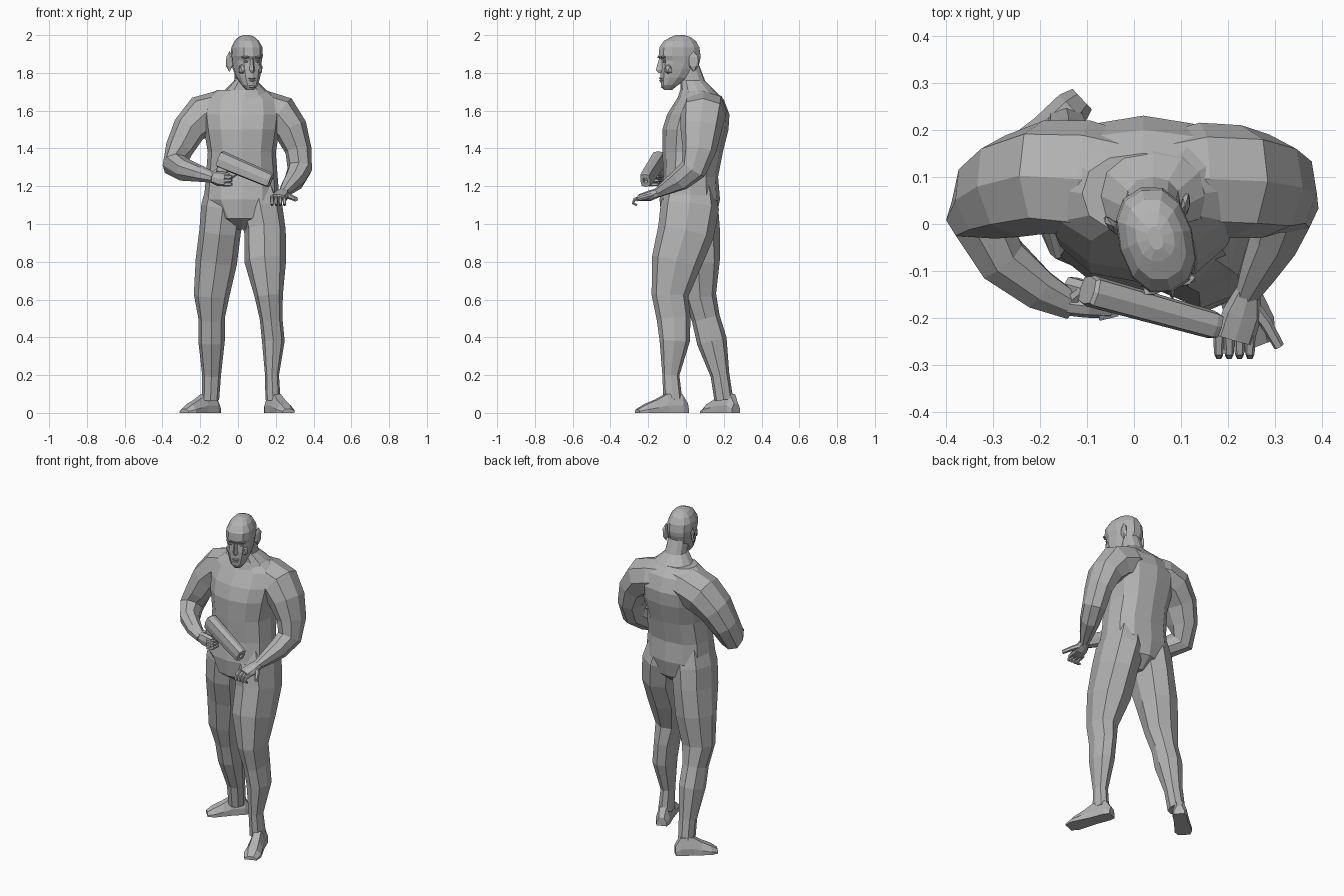
import bpy, bmesh, math
from mathutils import Vector, Matrix

default_cube = bpy.data.objects.get("Cube")
if default_cube:
    bpy.data.objects.remove(default_cube, do_unlink=True)

grey = bpy.data.materials.new("plain_grey")
grey.use_nodes = True
grey.diffuse_color = (.45, .45, .45, 1)
grey.node_tree.nodes["Principled BSDF"].inputs["Base Color"].default_value = grey.diffuse_color

AXIS_X, AXIS_Y, AXIS_Z = Vector((1, 0, 0)), Vector((0, 1, 0)), Vector((0, 0, 1))


def add_object(name, bm, matrix=None):
    """Finish a bmesh as a flat shaded grey object."""
    if matrix:
        bm.transform(matrix)
    bmesh.ops.recalc_face_normals(bm, faces=bm.faces)
    mesh = bpy.data.meshes.new(name)
    bm.to_mesh(mesh)
    bm.free()
    mesh.materials.append(grey)
    obj = bpy.data.objects.new(name, mesh)
    bpy.context.collection.objects.link(obj)


def loft(name, rings, matrix=None):
    """Skin a list of equal rings and cap both ends."""
    bm = bmesh.new()
    loops = [[bm.verts.new(co) for co in ring] for ring in rings]
    for low, high in zip(loops, loops[1:]):
        for i in range(len(low)):
            j = (i + 1) % len(low)
            bm.faces.new((low[i], low[j], high[j], high[i]))
    bm.faces.new(loops[0])
    bm.faces.new(loops[-1])
    add_object(name, bm, matrix)


def oval(center, side, up, a, b, sides, power):
    """Rounded-box ring around a center."""
    ring = []
    for i in range(sides):
        angle = math.tau * i / sides
        c, s = math.cos(angle), math.sin(angle)
        c = math.copysign(abs(c) ** power, c)
        s = math.copysign(abs(s) ** power, s)
        ring.append(center + side * a * c + up * b * s)
    return ring


def tube(name, stations, ref=AXIS_Y, sides=8, power=.85, axis=None, matrix=None):
    """Limb along stations (x, y, z, radius along ref, other radius)."""
    points = [Vector(station[:3]) for station in stations]
    rings, side = [], ref
    last = len(points) - 1
    for i, (point, station) in enumerate(zip(points, stations)):
        tangent = axis or (points[min(i + 1, last)] - points[max(i - 1, 0)]).normalized()
        side = (side - tangent * side.dot(tangent)).normalized()
        rings.append(oval(point, side, tangent.cross(side), station[3], station[4], sides, power))
    loft(name, rings, matrix)


def digit(name, points, radius, ref):
    """Finger or thumb of tapering thickness along a path."""
    widths = [radius * (1 - .15 * i) for i in range(len(points))]
    tube(name, [(*point, width, width) for point, width in zip(points, widths)], ref, sides=6)


def stack(name, levels, matrix):
    """Horizontal sections (z, front y, back y, half width)."""
    rings = []
    for z, front, back, half in levels:
        center = Vector((0, (front + back) / 2, z))
        rings.append(oval(center, AXIS_X, AXIS_Y, half, (back - front) / 2, 12, .85))
    loft(name, rings, matrix)


def blob(name, center, size, matrix):
    """Small faceted lump."""
    bm = bmesh.new()
    bmesh.ops.create_icosphere(bm, subdivisions=1, radius=1)
    bm.transform(Matrix.Translation(center) @ Matrix.Diagonal((*size, 1)))
    add_object(name, bm, matrix)


# Torso and neck
stack("torso", [
    (.97, -.05, .09, .03),
    (1.03, -.13, .16, .13),
    (1.13, -.14, .18, .2),
    (1.25, -.12, .17, .19),
    (1.38, -.125, .195, .18),
    (1.5, -.125, .225, .2),
    (1.58, -.1, .23, .21),
    (1.66, -.05, .2, .2),
    (1.71, -.02, .15, .13)], Matrix.Translation(AXIS_X * .02))
stack("neck", [
    (1.65, -.05, .19, .14),
    (1.71, -.03, .15, .11),
    (1.76, -.03, .1, .06),
    (1.84, -.04, .07, .055)], Matrix.Translation(AXIS_X * .04))

# Head, turned toward the left
turn = Matrix.Translation((.047, -.035, 0)) @ Matrix.Rotation(.28, 4, 'Z')
stack("head", [
    (1.71, -.085, -.04, .02),
    (1.735, -.1, -.01, .042),
    (1.775, -.105, .055, .06),
    (1.82, -.105, .1, .07),
    (1.865, -.1, .114, .076),
    (1.89, -.114, .117, .079),
    (1.935, -.11, .11, .077),
    (1.97, -.085, .09, .06),
    (1.99, -.045, .06, .04),
    (2, -.02, .03, .015)], turn)


def nose_ring(z, half, tip):
    return [(-half, -.09, z), (0, tip, z), (half, -.09, z)]


loft("nose", [nose_ring(1.88, .012, -.11), nose_ring(1.815, .02, -.13),
              nose_ring(1.8, .016, -.113)], turn)
blob("upper_lip", (0, -.1, 1.772), (.024, .012, .006), turn)
blob("lower_lip", (0, -.1, 1.76), (.02, .012, .006), turn)
blob("chin", (0, -.085, 1.73), (.024, .016, .016), turn)
for label, sign in (("left", 1), ("right", -1)):
    blob(label + "_brow", (sign * .034, -.098, 1.884), (.028, .013, .008), turn)
    blob(label + "_eye", (sign * .032, -.09, 1.86), (.014, .01, .007), turn)
    blob(label + "_cheekbone", (sign * .04, -.07, 1.82), (.028, .025, .035), turn)
    tilt = Matrix.Translation((sign * .08, .055, 1.86)) @ Matrix.Rotation(sign * -.45, 4, 'Z')
    blob(label + "_ear", (0, 0, 0), (.011, .03, .055), turn @ tilt)

# Arms, rooted deep in the shoulders
tube("right_arm", [
    (0, .09, 1.61, .1, .1),
    (-.1, .095, 1.6, .125, .105),
    (-.185, .1, 1.575, .12, .11),
    (-.26, .08, 1.5, .11, .09),
    (-.31, .055, 1.4, .09, .075),
    (-.335, .02, 1.315, .075, .065),
    (-.28, -.075, 1.285, .06, .055),
    (-.2, -.14, 1.265, .04, .045),
    (-.13, -.175, 1.245, .026, .03)])
tube("left_arm", [
    (.05, .09, 1.61, .1, .1),
    (.14, .095, 1.6, .12, .105),
    (.22, .09, 1.575, .12, .11),
    (.28, .08, 1.5, .11, .09),
    (.32, .07, 1.39, .09, .07),
    (.327, .04, 1.29, .07, .065),
    (.3, -.03, 1.235, .06, .055),
    (.265, -.1, 1.195, .04, .04),
    (.24, -.15, 1.165, .026, .026)])

# Open left hand with curled fingers
tube("left_palm", [
    (.243, -.14, 1.17, .026, .024),
    (.23, -.19, 1.15, .042, .028),
    (.213, -.245, 1.14, .042, .018)], ref=AXIS_X)
finger_names = ("little", "ring", "middle", "index")
for i, label in enumerate(finger_names):
    x = .18 + i * .022
    digit("left_" + label + "_finger", [
        (x, -.235, 1.14), (x, -.273, 1.13), (x, -.28, 1.11), (x, -.26, 1.1)], .012, AXIS_X)
digit("left_thumb", [(.245, -.165, 1.155), (.28, -.21, 1.143), (.308, -.26, 1.13)], .016, AXIS_X)

# Right hand closed on the grip
tube("right_palm", [
    (-.145, -.17, 1.25, .024, .028),
    (-.1, -.175, 1.24, .024, .04),
    (-.05, -.18, 1.235, .02, .036)])
for i, label in enumerate(finger_names[:3]):
    z = 1.21 + i * .02
    digit("right_" + label + "_finger", [
        (-.075, -.195, z), (-.04, -.19, z), (-.035, -.15, z), (-.07, -.13, z)], .012, AXIS_Z)
digit("right_thumb", [(-.13, -.16, 1.265), (-.1, -.135, 1.29), (-.06, -.135, 1.29)], .014, AXIS_Z)

# Pistol, built along its own x axis and then aimed
aim = Vector((.27, -.075, -.115)).normalized()
across = AXIS_Z.cross(aim).normalized()
pose = Matrix((aim, across, aim.cross(across))).transposed().to_4x4()
pose.translation = Vector((.037, -.178, 1.288))
tube("pistol_slide", [
    (-.153, 0, 0, .03, .04),
    (-.145, 0, 0, .034, .046),
    (.14, 0, 0, .03, .04),
    (.153, 0, 0, .027, .036),
    (.153, 0, 0, .012, .014),
    (.12, 0, 0, .012, .014)], power=.55, axis=AXIS_X, matrix=pose)
tube("pistol_grip", [
    (-.105, 0, -.02, .02, .03),
    (-.135, 0, -.115, .02, .03)], power=.6, matrix=pose)
tube("trigger_guard", [
    (-.09, 0, -.065, .007, .005),
    (-.05, 0, -.07, .007, .005),
    (-.03, 0, -.035, .007, .005)], sides=6, matrix=pose)

# Legs, the right one set back
tube("right_leg", [
    (-.06, .025, 1.22, .12, .1),
    (-.08, .03, 1.09, .14, .115),
    (-.095, .04, .96, .14, .11),
    (-.115, .065, .8, .115, .11),
    (-.14, .075, .62, .085, .094),
    (-.14, .105, .5, .075, .07),
    (-.14, .137, .38, .08, .07),
    (-.14, .18, .2, .05, .05),
    (-.145, .2, .07, .05, .045)])
tube("left_leg", [
    (.09, .025, 1.22, .125, .1),
    (.12, .02, 1.09, .155, .115),
    (.143, 0, .96, .15, .11),
    (.145, -.05, .8, .133, .11),
    (.163, -.085, .62, .097, .075),
    (.175, -.065, .5, .09, .06),
    (.187, -.06, .38, .08, .06),
    (.18, -.08, .2, .045, .037),
    (.185, -.07, .07, .05, .04)])


def foot(name, heel, toe):
    """Flat soled foot, its sections given as (fraction, half width, height)."""
    heel, toe = Vector((*heel, 0)), Vector((*toe, 0))
    side = AXIS_Z.cross(toe - heel).normalized()
    rings = []
    for fraction, w, h in ((0, .03, .05), (.12, .04, .1), (.42, .04, .1),
                           (.62, .045, .07), (.84, .05, .045), (1, .035, .02)):
        outline = ((-w, 0), (w, 0), (w, h * .4), (w / 2, h), (-w / 2, h), (-w, h * .4))
        center = heel.lerp(toe, fraction)
        rings.append([center + side * out + AXIS_Z * up for out, up in outline])
    loft(name, rings)


foot("right_foot", (-.11, .265), (-.285, .1))
foot("left_foot", (.165, .005), (.267, -.258))
